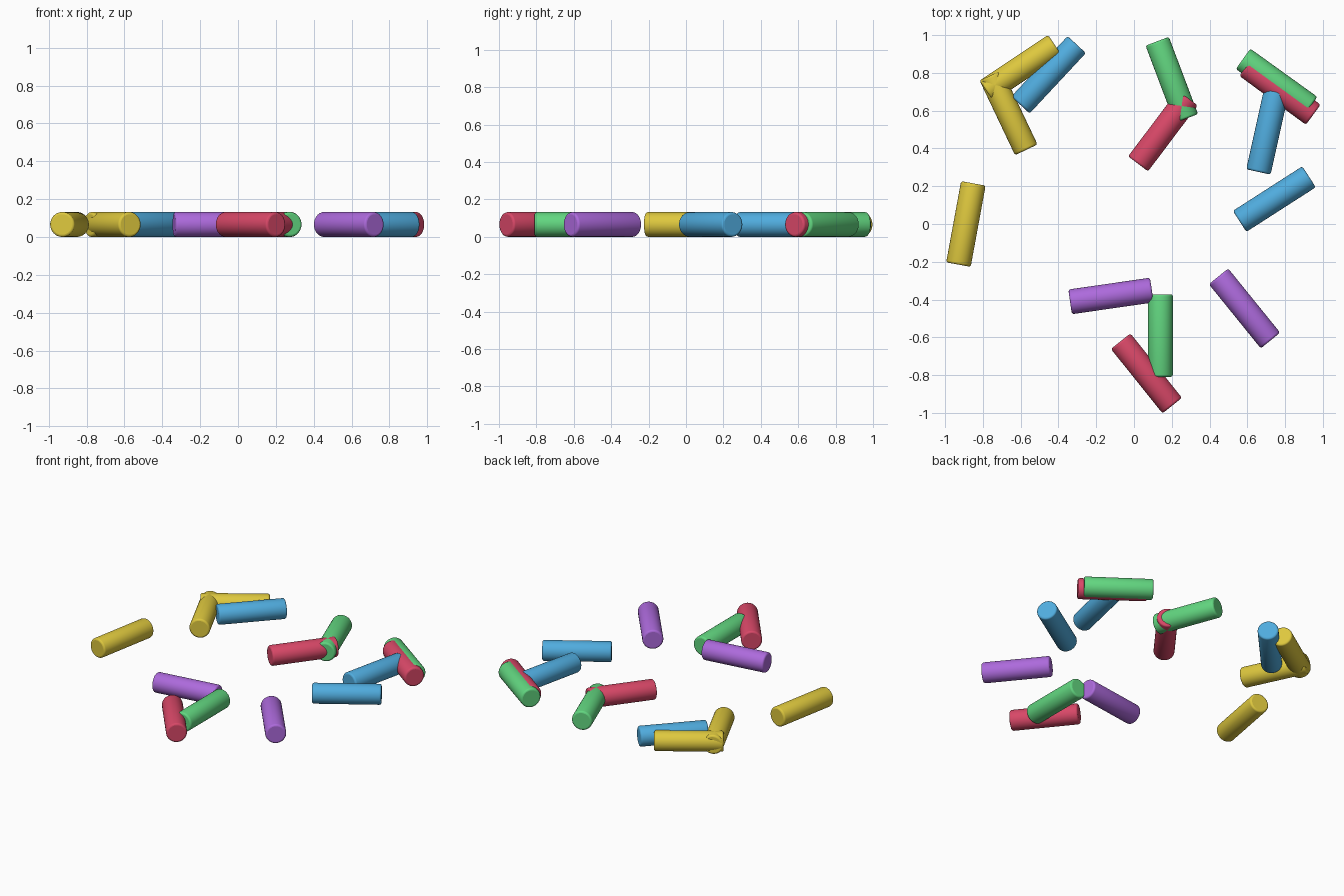
import bpy
import bmesh
from math import radians
from mathutils import Matrix

RADIUS = 0.066
LENGTH = 0.437
EDGE = 0.012

if "Cube" in bpy.data.objects:
    bpy.data.objects.remove(bpy.data.objects["Cube"], do_unlink=True)


def linear(channel):
    c = channel / 255
    return c / 12.92 if c <= 0.04045 else ((c + 0.055) / 1.055) ** 2.4


def make_material(name, rgb):
    mat = bpy.data.materials.new(name)
    mat.use_nodes = True
    color = (*[linear(c) for c in rgb], 1)
    mat.diffuse_color = color
    mat.node_tree.nodes["Principled BSDF"].inputs["Base Color"].default_value = color
    return mat


def make_rod_mesh(name, mat):
    """Solid rod lying along x, with softened end rims."""
    bm = bmesh.new()
    bmesh.ops.create_cone(bm, cap_ends=True, segments=48, radius1=RADIUS,
                          radius2=RADIUS, depth=LENGTH,
                          matrix=Matrix.Rotation(radians(90), 4, 'Y'))
    rims = [e for e in bm.edges if any(len(f.verts) > 4 for f in e.link_faces)]
    bmesh.ops.bevel(bm, geom=rims, offset=EDGE, segments=3, profile=0.5,
                    affect='EDGES')
    mesh = bpy.data.meshes.new(name)
    bm.to_mesh(mesh)
    bm.free()
    mesh.materials.append(mat)
    return mesh


# Colour, then centre x, centre y and heading in degrees of each rod
rods = {
    "yellow": ((222, 200, 62), [(-0.89, 0, 79.6), (-0.6, 0.825, 33.7),
                                (-0.664, 0.59, -64.6)]),
    "blue": ((80, 172, 222), [(-0.452, 0.79, 47), (0.706, 0.489, 77.5),
                              (0.743, 0.132, 32.7)]),
    "green": ((98, 214, 128), [(0.2, 0.763, -69.3), (0.755, 0.747, -35.7),
                               (0.14, -0.591, 90)]),
    "red": ((217, 72, 104), [(0.153, 0.493, 53), (0.773, 0.708, -36.3),
                             (0.066, -0.791, -51.3)]),
    "purple": ((173, 106, 220), [(0.585, -0.447, -51), (-0.122, -0.381, 8.2)]),
}

bpy.ops.object.select_all(action='DESELECT')
for colour, (rgb, places) in rods.items():
    mesh = make_rod_mesh(colour + "_rod", make_material(colour, rgb))
    for i, (x, y, heading) in enumerate(places, 1):
        rod = bpy.data.objects.new(f"{colour}_rod_{i}", mesh)
        rod.location = (x, y, RADIUS)
        rod.rotation_euler.z = radians(heading)
        bpy.context.collection.objects.link(rod)
    # Smooth sides with crisp flat ends, shared by all rods of this colour
    rod.select_set(True)
    bpy.context.view_layer.objects.active = rod
    for poly in mesh.polygons:
        poly.use_smooth = len(poly.vertices) <= 4
    rod.select_set(False)
